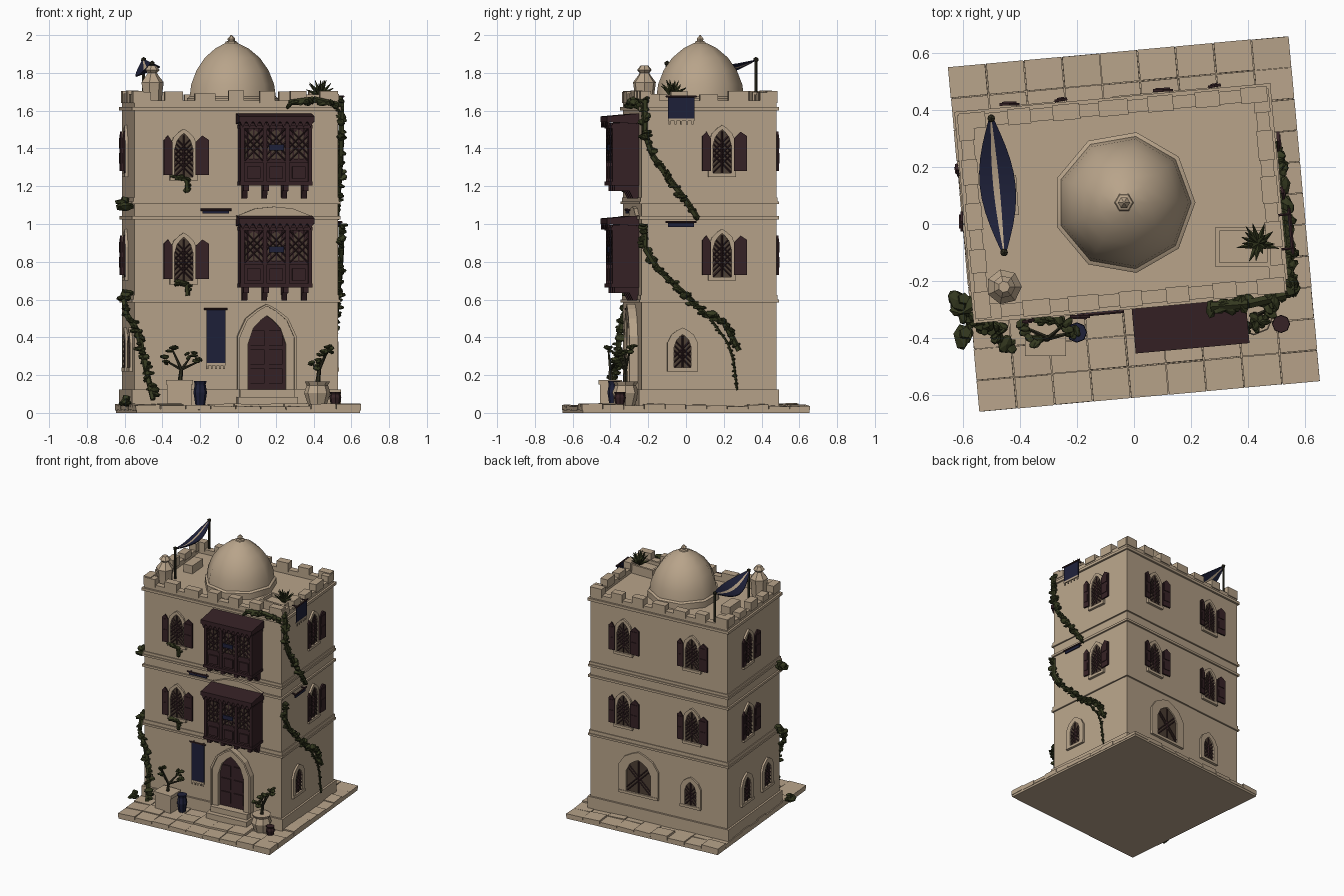
import bpy, bmesh, math, random
from math import radians, sin, cos, pi
from mathutils import Matrix, Vector

random.seed(4)
cube = bpy.data.objects.get("Cube")
if cube:
    bpy.data.objects.remove(cube, do_unlink=True)


def material(name, rgb):
    m = bpy.data.materials.new(name)
    m.use_nodes = True
    m.diffuse_color = (*rgb, 1)
    m.node_tree.nodes["Principled BSDF"].inputs["Base Color"].default_value = (*rgb, 1)
    return m


STONE = material("sandstone", (0.48, 0.37, 0.255))
WOOD = material("dark red wood", (0.037, 0.016, 0.019))
SHADE = material("shaded opening", (0.075, 0.05, 0.035))
BLUE = material("navy cloth", (0.013, 0.015, 0.042))
GREEN = material("leaf green", (0.035, 0.041, 0.014))
BARK = material("dark bark", (0.028, 0.026, 0.014))

# The whole house stands slightly turned on its site
HOUSE = Matrix.Rotation(radians(5.2), 4, 'Z')
SITE = Matrix.Identity(4)
U0, U1, V0, V1 = -0.577, 0.506, -0.282, 0.434
MID = ((U0 + U1) / 2, (V0 + V1) / 2)
move = lambda x, y, z: Matrix.Translation((x, y, z))
turn = lambda deg, axis='Z': Matrix.Rotation(radians(deg), 4, axis)


def wall(side, s=0, z=0):
    """Frame on a wall: x to the right along it, -y outward."""
    plane = {"front": (0, V0, 0), "right": (U1, 0, 90), "back": (0, V1, 180), "left": (U0, 0, 270)}[side]
    return HOUSE @ move(plane[0], plane[1], 0) @ turn(plane[2]) @ move(s, 0, z)


def finish(name, bm, mat, M=HOUSE, smooth=0):
    bmesh.ops.recalc_face_normals(bm, faces=bm.faces)
    bm.transform(M)
    me = bpy.data.meshes.new(name)
    bm.to_mesh(me)
    bm.free()
    me.materials.append(mat)
    if smooth:
        me.polygons.foreach_set("use_smooth", [True] * len(me.polygons))
        me.set_sharp_from_angle(angle=radians(smooth))
    ob = bpy.data.objects.new(name, me)
    bpy.context.collection.objects.link(ob)


def box(bm, x, y, z, M=SITE):
    size = (x[1] - x[0], y[1] - y[0], z[1] - z[0])
    c = move(sum(x) / 2, sum(y) / 2, sum(z) / 2)
    bmesh.ops.create_cube(bm, size=1, matrix=M @ c @ Matrix.Diagonal((*size, 1)))


def slab(bm, grow, z):
    box(bm, (U0 - grow, U1 + grow), (V0 - grow, V1 + grow), z)


def rod(bm, a, b, r0, r1, n=6):
    a, b = Vector(a), Vector(b)
    M = Matrix.Translation((a + b) / 2) @ (b - a).to_track_quat('Z', 'Y').to_matrix().to_4x4()
    bmesh.ops.create_cone(bm, cap_ends=True, segments=n, radius1=r0, radius2=r1, depth=(b - a).length, matrix=M)


def lathe(bm, profile, n, x=0, y=0):
    rings = [[bm.verts.new((x + r * cos(2 * pi * i / n), y + r * sin(2 * pi * i / n), z)) for i in range(n)]
             for r, z in profile]
    for a, b in zip(rings, rings[1:]):
        for i in range(n):
            bm.faces.new((a[i], a[(i + 1) % n], b[(i + 1) % n], b[i]))
    bm.faces.new(rings[0])
    bm.faces.new(rings[-1])


def arch(w, h):
    half = [(-w / 2, 0), (-w / 2, h * .62), (-w * .36, h * .83), (-w * .16, h * .94)]
    return half + [(0, h)] + [(-x, z) for x, z in reversed(half)]


def prism(bm, pts, y0, y1, M=SITE):
    a = [bm.verts.new(M @ Vector((x, y0, z))) for x, z in pts]
    b = [bm.verts.new(M @ Vector((x, y1, z))) for x, z in pts]
    bm.faces.new(a)
    bm.faces.new(b)
    for i in range(len(a)):
        j = (i + 1) % len(a)
        bm.faces.new((a[i], a[j], b[j], b[i]))


def arch_frame(bm, w, h, t, y0, y1):
    inner, outer = arch(w, h), arch(w + 2 * t, h + t)
    for i in range(len(inner) - 1):
        prism(bm, [inner[i], inner[i + 1], outer[i + 1], outer[i]], y0, y1)


def lattice(bm, w, z0, z1, y, M=SITE, step=.035):
    c = z0
    while c < z1 - w:
        for s in (-1, 1):
            rod(bm, M @ Vector((-s * w / 2, y, c)), M @ Vector((s * w / 2, y, c + w)), .004, .004, 4)
        c += step


def leaf(bm, p, r):
    M = Matrix.Translation(p) @ turn(random.uniform(0, 360)) @ turn(random.uniform(-60, 60), 'X')
    bmesh.ops.create_icosphere(bm, subdivisions=1, radius=r, matrix=M @ Matrix.Diagonal((1.25, .8, .45, 1)))


def vine(name, pts, r, M):
    stem, leaves = bmesh.new(), bmesh.new()
    for a, b in zip(pts, pts[1:]):
        a, b = Vector(a), Vector(b)
        rod(stem, a, b, r * .6, r * .55, 5)
        n = max(2, int((b - a).length / .02))
        for i in range(n):
            jitter = Vector([random.uniform(-r, r) * .6 for _ in range(3)])
            leaf(leaves, a.lerp(b, i / n) + jitter, r * random.uniform(.7, 1.2))
    finish(name + "_stem", stem, GREEN, M)
    finish(name + "_leaves", leaves, GREEN, M)


# Paving: a base slab with uneven stones around the house
bm = bmesh.new()
box(bm, (-.595, .595), (-.603, .603), (0, .02))
nx, ny = 9, 11
for i in range(nx):
    for j in range(ny):
        u, v = -.6 + (i + .5) * 1.2 / nx, -.607 + (j + .5) * 1.214 / ny
        if U0 + .08 < u < U1 - .08 and V0 + .06 < v < V1 - .06:
            continue
        M = move(u, v, .015) @ turn(random.uniform(-2, 2), 'X') @ turn(random.uniform(-2, 2), 'Y')
        box(bm, (-.065, .065), (-.054, .054), (0, random.uniform(.02, .035)), M)
finish("paving", bm, STONE)

# Walls, plinth, ledges and parapet
bm = bmesh.new()
slab(bm, 0, (.02, 1.62))
finish("walls", bm, STONE)
bm = bmesh.new()
for grow, z in ((.014, (.02, .125)), (.012, (.585, .6)), (.006, (.6, .625)), (.012, (1.025, 1.042)),
                (.012, (1.105, 1.12)), (.006, (1.12, 1.14)), (.014, (1.6, 1.62))):
    slab(bm, grow, z)
finish("plinth_and_ledges", bm, STONE)
for side, length, centre in (("front", U1 - U0, MID[0]), ("back", U1 - U0, -MID[0]),
                             ("right", V1 - V0, MID[1]), ("left", V1 - V0, -MID[1])):
    bm = bmesh.new()
    h = length / 2
    box(bm, (-h, h), (0, .045), (1.61, 1.655))
    n = round(length / .18)
    for i in range(n + 1):
        x = -h + .045 + i * (length - .09) / n
        w = random.uniform(.04, .055)
        box(bm, (max(x - w, -h), min(x + w, h)), (-.006, .05), (1.64, random.uniform(1.685, 1.708)))
    finish(side + "_parapet", bm, STONE, wall(side, centre))

# Dome with drum and finial
bm = bmesh.new()
lathe(bm, [(.25, 1.61), (.25, 1.665), (.235, 1.675)], 9, -.035, .075)
lathe(bm, [(.236, 1.67), (.226, 1.74), (.196, 1.815), (.15, 1.88), (.09, 1.93), (.04, 1.955), (.012, 1.965)],
      9, -.035, .075)
finish("dome", bm, STONE, SITE, 42)
bm = bmesh.new()
lathe(bm, [(.04, 1.945), (.03, 1.965), (.018, 1.97), (.021, 1.98), (.003, 2.0)], 6, -.035, .075)
finish("dome_finial", bm, STONE, SITE)


# Arched windows with lattice and folded-back shutters
def window(name, side, s, z, w=.1, h=.23, trim=.024, shutters=True):
    M = wall(side, s, z)
    bm = bmesh.new()
    arch_frame(bm, w, h, trim, .01, -.014)
    box(bm, (-w / 2 - trim, w / 2 + trim), (-.018, .01), (-.02, 0))
    finish(name + "_frame", bm, STONE, M)
    bm = bmesh.new()
    prism(bm, arch(w, h), .01, -.004)
    finish(name + "_opening", bm, SHADE, M)
    bm = bmesh.new()
    lattice(bm, w, 0, h * .97, -.007, step=.028)
    rod(bm, (0, -.008, 0), (0, -.008, h * .95), .005, .005, 4)
    if shutters:
        for sign, sw in ((-1, .045), (1, .07)):
            H = move(sign * (w / 2 + .012), -.02, 0) @ turn(-sign * 5)
            pts = [(0, .01), (sign * sw, .01), (sign * sw, h * .85), (sign * sw / 2, h * .95), (0, h * .8)]
            prism(bm, pts, -.005, .005, H)
            for zz in (.05, .13):
                box(bm, sorted((sign * .01, sign * (sw - .01))), (-.009, .005), (zz, zz + .055), H)
    finish(name + "_woodwork", bm, WOOD, M)


for floor, z in (("middle", .7), ("upper", 1.25)):
    for side, s in (("front", -.315), ("right", .145), ("back", -.24), ("back", .3), ("left", -.16)):
        window(f"{floor}_{side}_window", side, s, z + (.02 if side != "front" else 0))
for side, s in (("right", -.065), ("back", .29), ("left", -.18), ("left", .1)):
    window(f"ground_{side}_window", side, s, .24, .09, .175, .036, False)
window("large_back_window", "back", -.12, .235, .19, .25, .06, False)

# Front door with stone arch and steps
bm = bmesh.new()
arch_frame(bm, .2, .39, .05, .01, -.035)
arch_frame(bm, .29, .44, .012, .01, -.045)
for i in range(2):
    box(bm, (-.16 + .015 * i, .16 - .015 * i), (-.1 + .035 * i, 0), (-.1, -.04 + .04 * i))
finish("door_arch_and_steps", bm, STONE, wall("front", .125, .125))
bm = bmesh.new()
prism(bm, arch(.2, .39), .01, -.01)
for s in (-1, 1):
    for z in (.03, .13, .23):
        box(bm, sorted((s * .012, s * .085)), (-.018, 0), (z, z + .08))
finish("front_door", bm, WOOD, wall("front", .125, .125))


# Projecting wooden balconies
def balcony(name, z):
    M = wall("front", .165, z)
    bm = bmesh.new()
    box(bm, (-.175, .175), (-.13, 0), (.06, .38))
    for zz, d in ((.05, .148), (.17, .138), (.35, .148)):
        box(bm, (-.045 - d, .045 + d), (-d, 0), (zz, zz + .02))
    for x in (-.18, -.06, .06, .18):
        box(bm, (x - .01, x + .01), (-.142, 0), (.05, .38))
        B = move(x * .88, 0, 0) @ turn(90)
        prism(bm, [(0, -.02), (-.03, -.02), (-.05, .02), (-.13, .02), (-.13, .06), (0, .06)], -.014, .014, B)
    for x in (-.12, 0, .12):
        for dx in (-.03, 0, .03):
            box(bm, (x + dx - .004, x + dx + .004), (-.14, -.12), (.19, .35))
        box(bm, (x - .035, x + .035), (-.14, -.12), (.085, .15))
        lattice(bm, .1, .18, .36, -.139, move(x, 0, 0))
    prism(bm, [(-.17, .385), (-.17, .415), (0, .43), (0, .375)], -.2, .2, turn(90))
    for i in range(11):
        x = -.18 + i * .036
        prism(bm, [(x - .016, .39), (x + .016, .39), (x, .355)], -.168, -.158)
    finish(name, bm, WOOD, M)
    bm = bmesh.new()
    for x in (-.12, 0, .12):
        prism(bm, arch(.088, .155), -.125, -.134, move(x, 0, .192))
    finish(name + "_openings", bm, SHADE, M)
    bm = bmesh.new()
    box(bm, (-.04, .04), (-.15, -.143), (.235, .265))
    finish(name + "_cloth", bm, BLUE, M)


balcony("middle_balcony", .615)
balcony("upper_balcony", 1.155)
bm = bmesh.new()
prism(bm, [(-.2, 0), (-.1, .04), (0, .05), (.1, .04), (.2, 0)], 0, -.02)
finish("relieving_arch", bm, STONE, wall("front", .165, 1.042))

# Hanging banners
for name, side, s, w, z0, z1, out in (("front_banner", "front", -.145, .1, .25, .55, .02),
                                      ("right_banner", "right", -.075, .14, 1.545, 1.675, .04),
                                      ("front_cloth", "front", -.145, .14, 1.045, 1.075, .02),
                                      ("right_cloth", "right", -.075, .14, .975, 1.01, .03)):
    M = wall(side, s)
    bm = bmesh.new()
    box(bm, (-w / 2, w / 2), (-out, .007 - out), (z0 + .01, z1))
    finish(name, bm, BLUE, M)
    bm = bmesh.new()
    rod(bm, (-w / 2 - .012, -out, z1), (w / 2 + .012, -out, z1), .006, .006)
    for x in (-w / 2 + .01, w / 2 - .01):
        rod(bm, (x, 0, z1), (x, -out, z1), .005, .005)
    finish(name + "_rod", bm, WOOD, M)
    if z1 - z0 > .1:
        bm = bmesh.new()
        box(bm, (-w / 2, w / 2), (-out - .002, .008 - out), (z0, z0 + .014))
        for i in range(5):
            x = (i - 2) * w / 4.6
            box(bm, (x - .005, x + .005), (-out, .006 - out), (z0 - .018, z0))
        finish(name + "_fringe", bm, STONE, M)

# Roof: awning slung between two poles, vase, crate and planter
ends = Vector((-.5, .37, 1.87)), Vector((-.455, -.1, 1.85))
bm = bmesh.new()
for p in ends:
    rod(bm, (p.x, p.y, 1.61), p, .008, .008)
    bmesh.ops.create_icosphere(bm, subdivisions=1, radius=.015, matrix=Matrix.Translation(p))
finish("awning_poles", bm, BARK, SITE)
for name, mat, a0, a1 in (("outer_band", BLUE, -1, -.25), ("stripe", STONE, -.25, .1), ("inner_band", BLUE, .1, 1)):
    bm = bmesh.new()
    bmesh.ops.create_grid(bm, x_segments=10, y_segments=2, size=1)
    for v in bm.verts:
        t, a = (v.co.x + 1) / 2, a0 + (a1 - a0) * (v.co.y + 1) / 2
        belly = sin(pi * t)
        v.co = ends[0].lerp(ends[1], t) + Vector((a * (.008 + .055 * belly), 0, -.05 * belly + .025 * a * belly))
    bmesh.ops.solidify(bm, geom=bm.faces[:], thickness=.006)
    finish("awning_" + name, bm, mat, SITE, 40)
bm = bmesh.new()
lathe(bm, [(.05, 1.61), (.055, 1.7), (.062, 1.75), (.035, 1.785), (.026, 1.8), (.04, 1.815), (.02, 1.84)], 7, -.455, -.22)
finish("roof_vase", bm, STONE, SITE, 30)
bm = bmesh.new()
box(bm, (-.47, -.4), (.06, .2), (1.61, 1.68), turn(4))
for x in ((.285, .3), (.465, .48)):
    box(bm, x, (-.15, -.01), (1.61, 1.685))
for y in ((-.15, -.135), (-.025, -.01)):
    box(bm, (.285, .48), y, (1.61, 1.685))
box(bm, (.29, .475), (-.145, -.015), (1.61, 1.66))
finish("roof_crate_and_planter", bm, STONE, SITE)
bm = bmesh.new()
for i in range(18):
    a, e = i * 2.4, random.uniform(.2, 1.3)
    tip = Vector((cos(a) * cos(e), sin(a) * cos(e), sin(e))) * .08
    rod(bm, (.435, -.07, 1.68), Vector((.435, -.07, 1.69)) + tip, .016, .001, 4)
finish("roof_plant", bm, GREEN, SITE)

# Planter, pots and small trees beside the door
bm = bmesh.new()
box(bm, (-.375, -.245), (-.455, -.345), (.03, .165), SITE)
box(bm, (-.382, -.238), (-.462, -.338), (.15, .175), SITE)
finish("left_planter", bm, STONE, SITE)
for name, mat, x, y, r, h in (("blue_pot", BLUE, -.2, -.38, .036, .13), ("right_pot", STONE, .42, -.32, .07, .125),
                              ("small_pot", WOOD, .515, -.35, .032, .07)):
    bm = bmesh.new()
    lathe(bm, [(r * .7, .04), (r, .05 + h * .45), (r * .8, .04 + h * .85), (r * .95, .04 + h)], 8, x, y)
    finish(name, bm, mat, SITE)
for name, x, y, twigs in (("left_tree", -.31, -.4, ((-.08, .28), (-.04, .34), (.06, .3), (.1, .27))),
                          ("right_tree", .42, -.32, ((-.02, .25), (.02, .29), (.06, .34), (.04, .31)))):
    stem, leaves = bmesh.new(), bmesh.new()
    fork = Vector((x + .01, y, .23))
    rod(stem, (x, y, .14), fork, .014, .01)
    for dx, z in twigs:
        tip = Vector((x + dx, y + random.uniform(-.04, .05), z))
        rod(stem, fork, tip, .009, .004, 5)
        for _ in range(4):
            leaf(leaves, tip + Vector([random.uniform(-.02, .02) for _ in range(3)]), .02)
    finish(name + "_branches", stem, BARK, SITE)
    finish(name + "_leaves", leaves, GREEN, SITE)

# Climbing plants
path = lambda pts: [(s, -.02, z) for s, z in pts]
right = wall("right", -.0465)
vine("upper_vine", path([(-.22, 1.66), (-.22, 1.48), (-.18, 1.36), (-.1, 1.25), (0, 1.12), (.06, 1.03)]), .027, right)
vine("lower_vine", path([(-.22, 1.0), (-.22, .87), (-.15, .76), (0, .62), (.1, .52), (.2, .48), (.28, .33)]), .026, right)
vine("trailing_vine", path([(.12, .51), (.22, .37), (.25, .28), (.27, .12)]), .011, right)
vine("parapet_vine", [(.27, -.29, 1.64), (.4, -.28, 1.66), (.53, -.25, 1.63)], .028, SITE)
vine("corner_vine", [(-.61, -.27, .63), (-.59, -.33, .52), (-.53, -.35, .43), (-.5, -.36, .3), (-.48, -.38, .2),
                     (-.45, -.44, .07)], .027, SITE)
for name, p in (("high", (-.605, -.27, 1.09)), ("middle", (-.605, -.27, .6)), ("low", (-.6, -.39, .04))):
    vine(name + "_corner_tuft", [p, Vector(p) + Vector((.01, .01, .05))], .038, SITE)
for name, z in (("middle", .61), ("upper", 1.16)):
    vine(name + "_window_plant", path([(-.36, z + .085), (-.3, z + .075), (-.295, z + .01)]), .023, wall("front"))
